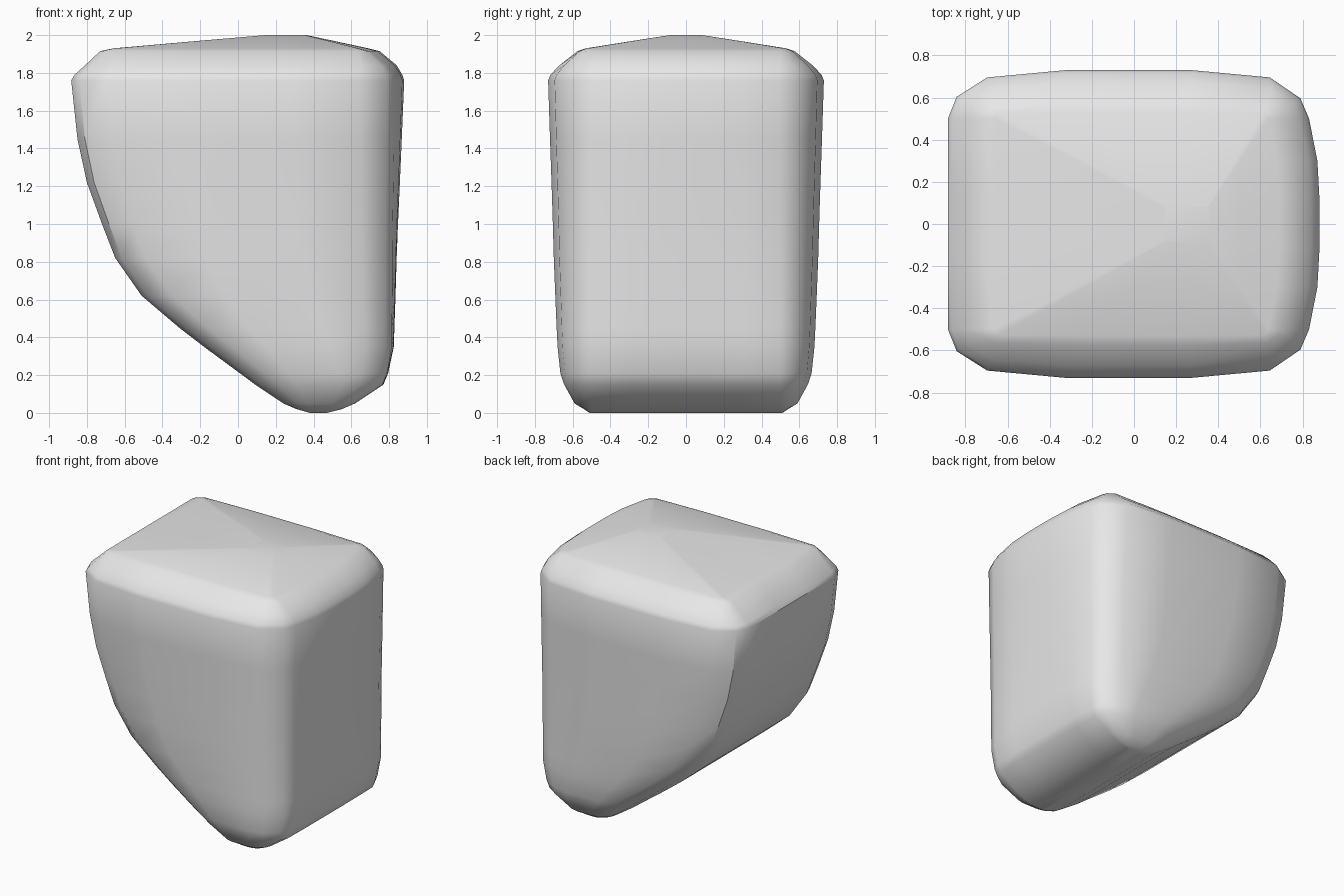
import bpy
import bmesh
import math

if "Cube" in bpy.data.objects:
    bpy.data.objects.remove(bpy.data.objects["Cube"], do_unlink=True)

# Plain grey surface
grey = bpy.data.materials.new("plain grey")
grey.use_nodes = True
grey.diffuse_color = (0.8, 0.8, 0.8, 1)
grey.node_tree.nodes["Principled BSDF"].inputs["Base Color"].default_value = (0.8, 0.8, 0.8, 1)

FLAT = 0.5  # half depth of the flat end faces


def outline(x0, x1, hy, z):
    """Rounded rectangle, bulged on the front, back and left sides."""
    ry = hy - FLAT
    rx = ry * 0.9
    bulge = 0.028 * z
    bow = 0.1 * ry
    xe = x1 - bulge
    mid = (x0 + xe) / 2
    half = [
        (x1, 0.12), (x1 - bulge * 0.2, 0.3), (xe, FLAT),
        (xe - rx * 0.2, FLAT + ry * 0.42), (xe - rx * 0.9, hy - bow * 1.5),
        (mid + (xe - mid) * 0.35, hy), (mid - (xe - mid) * 0.35, hy),
        (x0 + rx * 0.9, hy - bow * 1.5), (x0 + rx * 0.2, FLAT + ry * 0.45),
        (x0, FLAT), (x0, 0.15),
    ]
    return half + [(x, -y) for x, y in reversed(half)]


# Wedge sections from keel to rim: height, right edge, left edge, half depth
sections = [
    (0.0, 0.38, 0.47, 0.51), (0.02, 0.31, 0.55, 0.54), (0.05, 0.24, 0.62, 0.59),
    (0.15, 0.09, 0.77, 0.645), (0.21, 0.01, 0.795, 0.665), (0.35, -0.18, 0.825, 0.68),
    (0.45, -0.31, 0.828, 0.685), (0.62, -0.51, 0.834, 0.692), (0.82, -0.65, 0.84, 0.7),
    (1.0, -0.72, 0.847, 0.705), (1.22, -0.8, 0.857, 0.712), (1.45, -0.85, 0.867, 0.72),
    (1.76, -0.883, 0.88, 0.73), (1.79, -0.865, 0.87, 0.718), (1.84, -0.81, 0.84, 0.67),
    (1.915, -0.73, 0.75, 0.575), (1.93, -0.66, 0.69, 0.53),
]

bm = bmesh.new()
rings = [[bm.verts.new((x, y, z)) for x, y in outline(x0, x1, hy, z)]
         for z, x0, x1, hy in sections]

# Shallow crown on the top, drawn in towards an off-centre peak
peak_x = 0.3
for spread, z in ((0.55, 1.968), (0.16, 2.0)):
    rings.append([bm.verts.new((peak_x + (v.co.x - peak_x) * spread, v.co.y * spread, z))
                  for v in rings[len(sections) - 1]])

for low, high in zip(rings, rings[1:]):
    for i in range(len(low)):
        j = (i + 1) % len(low)
        bm.faces.new((low[i], low[j], high[j], high[i]))
bm.faces.new(list(reversed(rings[0])))
bm.faces.new(rings[-1])
bmesh.ops.recalc_face_normals(bm, faces=bm.faces)

mesh = bpy.data.meshes.new("wedge_block")
bm.to_mesh(mesh)
bm.free()
mesh.materials.append(grey)
block = bpy.data.objects.new("wedge_block", mesh)
bpy.context.collection.objects.link(block)

bpy.ops.object.select_all(action="DESELECT")
block.select_set(True)
bpy.context.view_layer.objects.active = block
bpy.ops.object.shade_smooth_by_angle(angle=math.radians(35))
